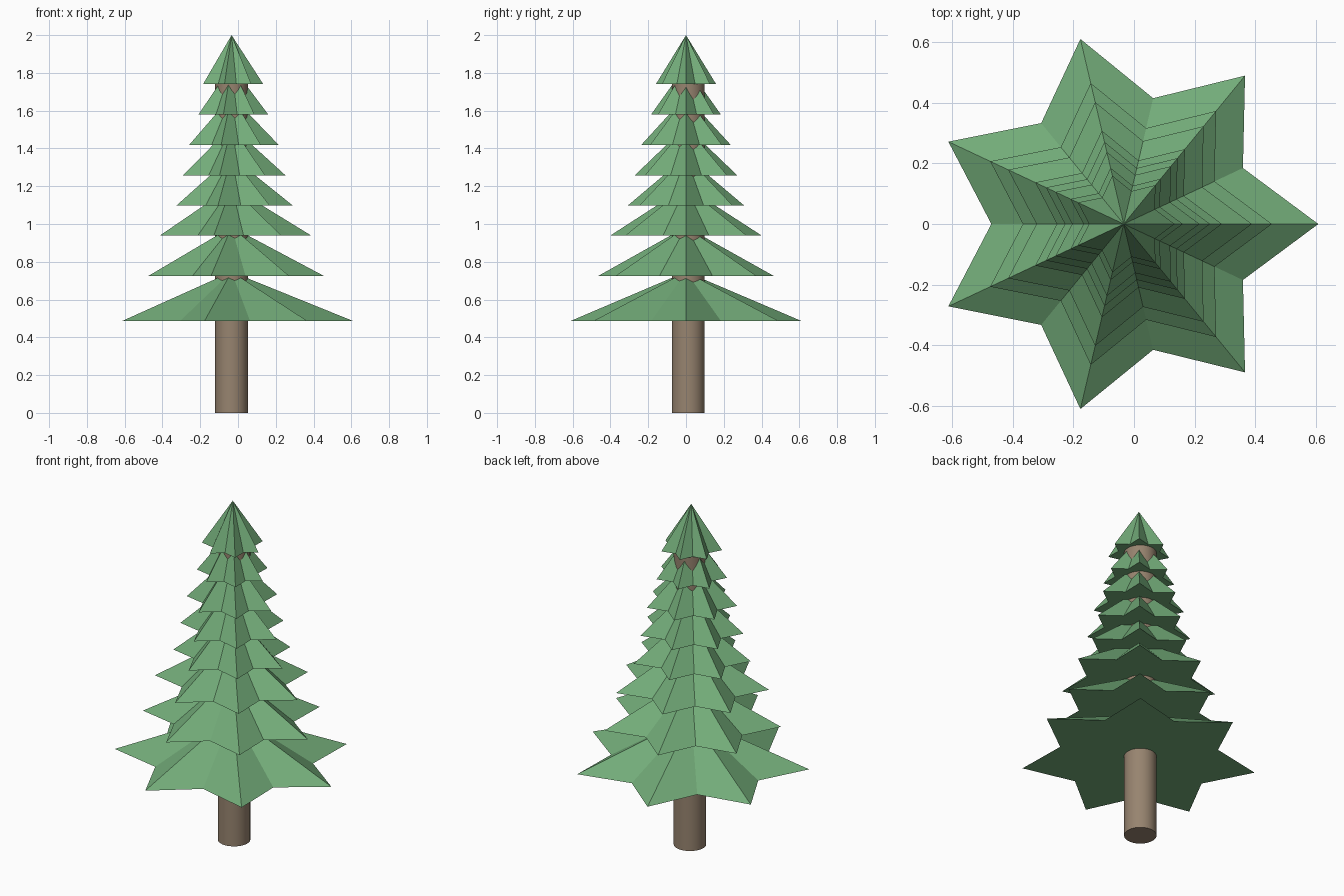
import bpy, bmesh
from math import sin, cos, pi

if "Cube" in bpy.data.objects:
    bpy.data.objects.remove(bpy.data.objects["Cube"])

CX = -0.034          # tree axis
POINTS = 7           # star points per tier
TIER_H = 0.26
INNER = 0.68         # valley radius / tip radius
Y_SCALE = 0.975


def material(name, color):
    m = bpy.data.materials.new(name)
    m.diffuse_color = color
    m.use_nodes = True
    m.node_tree.nodes["Principled BSDF"].inputs["Base Color"].default_value = m.diffuse_color
    return m


green = material("needle_green", (0.17, 0.41, 0.19, 1))
brown = material("bark_brown", (0.31, 0.23, 0.16, 1))


def star_tier(name, z, radius):
    """Seven-pointed star pyramid with a flat closed base."""
    bm = bmesh.new()
    ring = []
    for i in range(POINTS * 2):
        a = pi * i / POINTS
        r = radius * (INNER if i % 2 else 1)
        ring.append(bm.verts.new((CX + r * cos(a), Y_SCALE * r * sin(a), z)))
    apex = bm.verts.new((CX, 0, z + TIER_H))
    for i, v in enumerate(ring):
        bm.faces.new((v, ring[(i + 1) % len(ring)], apex))
    bm.faces.new(ring[::-1])
    mesh = bpy.data.meshes.new(name)
    bm.to_mesh(mesh)
    bm.free()
    mesh.materials.append(green)
    bpy.context.collection.objects.link(bpy.data.objects.new(name, mesh))


# Branch tiers, bottom to top: base height, tip radius
tiers = [(0.487, 0.642), (0.725, 0.489), (0.938, 0.423), (1.098, 0.324),
         (1.258, 0.285), (1.418, 0.250), (1.579, 0.195), (1.74, 0.168)]
for n, (z, r) in enumerate(tiers, 1):
    star_tier(f"branch_tier_{n}", z, r)

# Trunk, running up to the base of the top tier
TOP = 1.742
bpy.ops.mesh.primitive_cylinder_add(vertices=32, radius=0.087, depth=TOP,
                                    location=(CX, 0.012, TOP / 2))
trunk = bpy.context.object
trunk.name = "trunk"
trunk.data.materials.append(brown)
bpy.ops.object.shade_smooth_by_angle()
